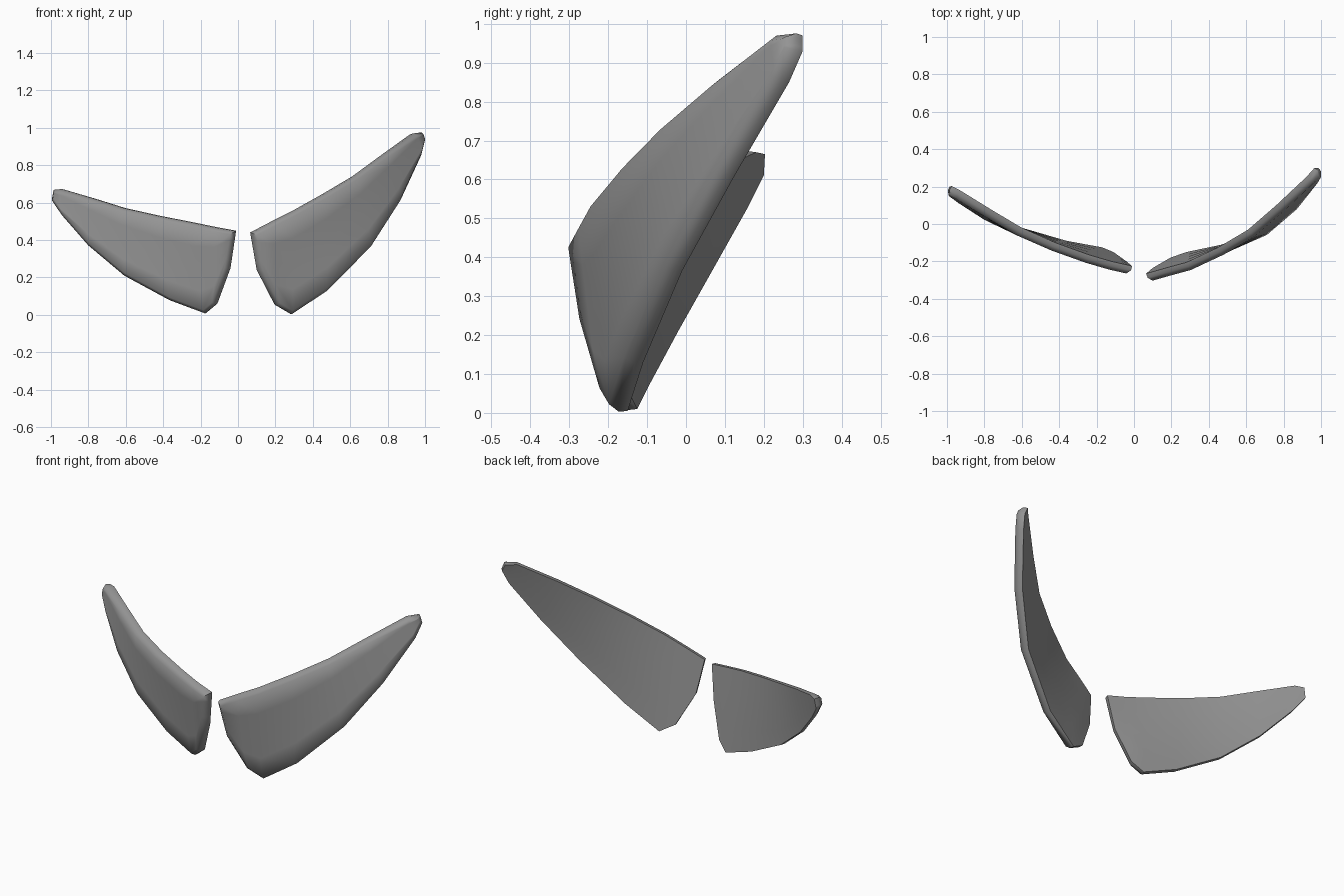
import bpy
import bmesh
import math
from mathutils import Vector

cube = bpy.data.objects.get("Cube")
if cube:
    bpy.data.objects.remove(cube, do_unlink=True)

grey = bpy.data.materials.new("mid_grey")
grey.use_nodes = True
colour = (0.3, 0.3, 0.3, 1)
grey.diffuse_color = colour
grey.node_tree.nodes["Principled BSDF"].inputs["Base Color"].default_value = colour

ROWS = 5
HALF = 0.024


def blade(name, top, bottom):
    """Curved plate lofted between two edges, thickened to the front with a soft rim."""
    bm = bmesh.new()
    grid = []
    for a, b in zip(top, bottom):
        a, b = Vector(a), Vector(b)
        grid.append([bm.verts.new(a.lerp(b, r / (ROWS - 1))) for r in range(ROWS)])
    # Back sheet, wound so that it faces the front
    for left, right in zip(grid, grid[1:]):
        for r in range(ROWS - 1):
            quad = [left[r], left[r + 1], right[r + 1], right[r]]
            bm.faces.new(quad)
    bm.normal_update()
    if sum(f.normal.y for f in bm.faces) > 0:
        bmesh.ops.reverse_faces(bm, faces=bm.faces[:])
        bm.normal_update()
    shift = [v.normal * HALF for v in bm.verts]
    # Thickness: straight side wall, then an inset front
    out = bmesh.ops.extrude_face_region(bm, geom=bm.faces[:], use_keep_orig=True)
    front = [g for g in out["geom"] if isinstance(g, bmesh.types.BMFace)]
    new_verts = [g for g in out["geom"] if isinstance(g, bmesh.types.BMVert)]
    old = {tuple(v.co): s for v, s in zip([v for col in grid for v in col], shift)}
    for v in new_verts:
        v.co += old[tuple(v.co)]
    bm.normal_update()
    bmesh.ops.inset_region(bm, faces=front, thickness=0.018, depth=HALF,
                           use_even_offset=True, use_boundary=True)
    bmesh.ops.recalc_face_normals(bm, faces=bm.faces[:])
    mesh = bpy.data.meshes.new(name)
    bm.to_mesh(mesh)
    bm.free()
    mesh.materials.append(grey)
    obj = bpy.data.objects.new(name, mesh)
    bpy.context.collection.objects.link(obj)
    bpy.ops.object.select_all(action="DESELECT")
    obj.select_set(True)
    bpy.context.view_layer.objects.active = obj
    bpy.ops.object.shade_smooth_by_angle(angle=math.radians(55))


# Tall blade
blade("left_blade",
      [(.065, -.265, .44), (.17, -.235, .495), (.28, -.205, .55), (.45, -.125, .645),
       (.61, -.03, .74), (.76, .1, .85), (.92, .25, .965), (.965, .3, .97)],
      [(.1, -.235, .24), (.195, -.18, .055), (.28, -.15, .005), (.47, -.11, .13),
       (.7, -.01, .365), (.855, .125, .61), (.965, .265, .85), (.985, .3, .93)])

# Low blade
blade("right_blade",
      [(-.01, -.225, .45), (-.12, -.2, .47), (-.24, -.165, .495), (-.42, -.1, .53),
       (-.6, -.02, .57), (-.76, .075, .62), (-.93, .18, .67), (-.975, .203, .665)],
      [(-.04, -.2, .25), (-.11, -.15, .06), (-.17, -.125, .01), (-.36, -.09, .08),
       (-.6, -.02, .21), (-.79, .07, .37), (-.93, .16, .53), (-.985, .2, .61)])
